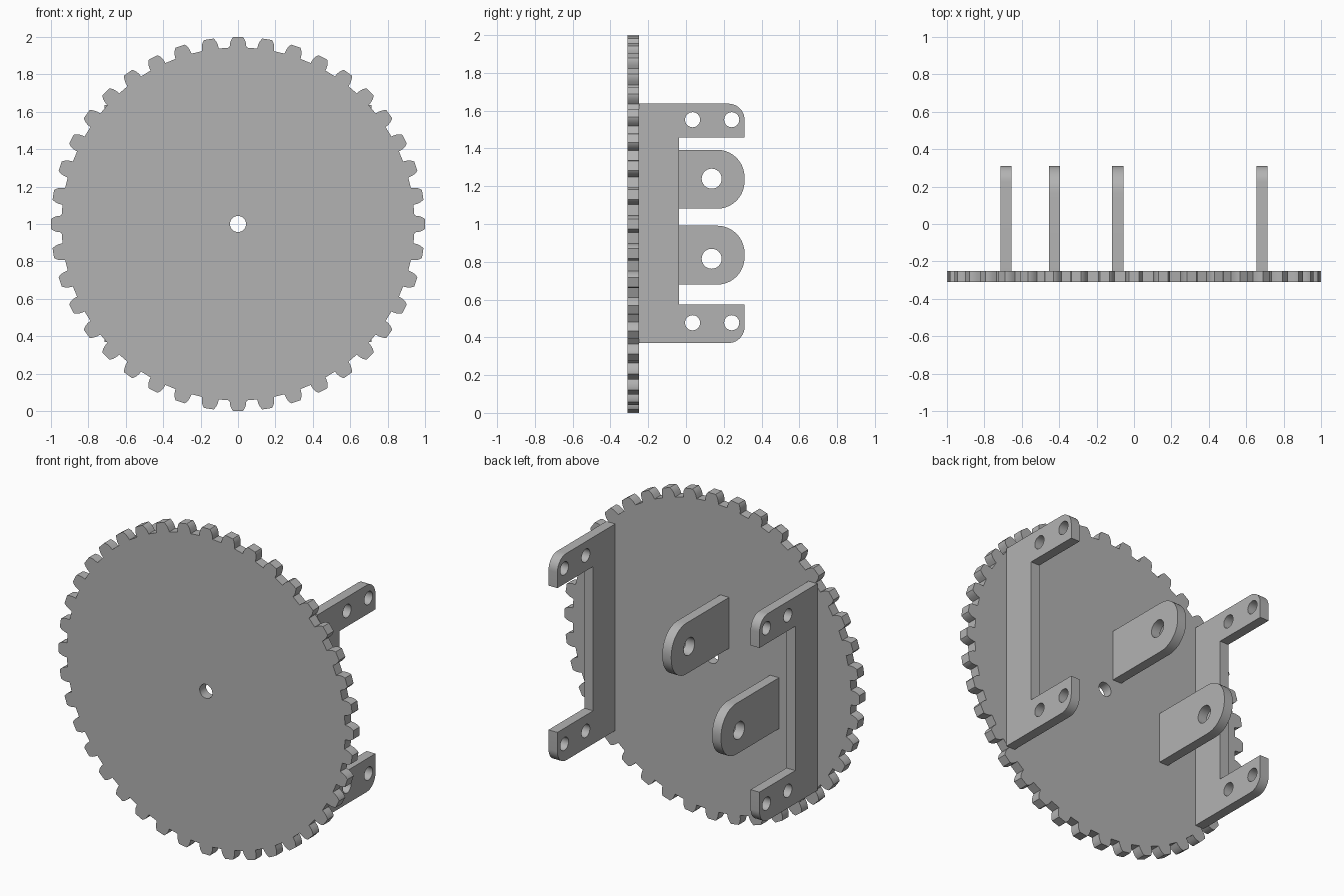
import bpy
import bmesh
from math import sin, cos, pi, radians
from mathutils import Vector

default_cube = bpy.data.objects.get("Cube")
if default_cube:
    bpy.data.objects.remove(default_cube, do_unlink=True)

GREY = (0.45, 0.45, 0.45, 1.0)
metal = bpy.data.materials.new("plain_grey")
metal.diffuse_color = GREY
metal.use_nodes = True
metal.node_tree.nodes["Principled BSDF"].inputs["Base Color"].default_value = GREY

THICK = 0.06
FRONT, BACK = -0.31, 0.31
DISC_BACK = FRONT + THICK


def circle(u, v, r, n=32):
    return [(u + r * cos(2 * pi * i / n), v + r * sin(2 * pi * i / n)) for i in range(n)]


def rounded(corners, steps=10):
    """Outline from (u, v, fillet radius) right-angled corners."""
    points = []
    for i, (u, v, r) in enumerate(corners):
        p = Vector((u, v))
        if r == 0:
            points.append(p)
            continue
        a = (Vector(corners[i - 1][:2]) - p).normalized()
        b = (Vector(corners[(i + 1) % len(corners)][:2]) - p).normalized()
        centre = p + (a + b) * r
        for k in range(steps + 1):
            t = pi / 2 * k / steps
            points.append(centre - b * r * cos(t) - a * r * sin(t))
    return points


def plate(name, loops, to_3d, push):
    """Fill an outline with holes, then extrude it to a solid plate."""
    bm = bmesh.new()
    for loop in loops:
        verts = [bm.verts.new(to_3d(u, v)) for u, v in loop]
        for i, vert in enumerate(verts):
            bm.edges.new((verts[i - 1], vert))
    bmesh.ops.triangle_fill(bm, use_beauty=True, edges=bm.edges[:])
    extruded = bmesh.ops.extrude_face_region(bm, geom=bm.faces[:], use_keep_orig=True)
    moved = [g for g in extruded["geom"] if isinstance(g, bmesh.types.BMVert)]
    bmesh.ops.translate(bm, verts=moved, vec=push)
    bmesh.ops.recalc_face_normals(bm, faces=bm.faces[:])
    mesh = bpy.data.meshes.new(name)
    bm.to_mesh(mesh)
    bm.free()
    mesh.materials.append(metal)
    obj = bpy.data.objects.new(name, mesh)
    bpy.context.collection.objects.link(obj)
    bpy.ops.object.select_all(action="DESELECT")
    obj.select_set(True)
    bpy.context.view_layer.objects.active = obj
    bpy.ops.object.shade_smooth_by_angle(angle=radians(25))
    return obj


def upright(name, x, loops):
    """Plate standing in the y-z plane, centred on x."""
    return plate(name, loops, lambda y, z: (x - THICK / 2, y, z), (THICK, 0, 0))


# Toothed disc: one tooth flank mirrored, repeated around the rim
TEETH = 40
flank = [(0.944, 0.045), (0.965, 0.043), (0.982, 0.038), (0.994, 0.031), (1.0, 0.026)]
tooth = [(r, -w) for r, w in flank] + [(r, w) for r, w in reversed(flank)]
rim = []
for i in range(TEETH):
    turn = pi / 2 + 2 * pi * i / TEETH
    rim += [(r * cos(turn + w / r), 1 + r * sin(turn + w / r)) for r, w in tooth]
plate("gear_disc", [rim, circle(0, 1, 0.043)],
      lambda x, z: (x, FRONT, z), (0, THICK, 0))

# C-shaped side brackets with two holes in each arm
WEB = -0.037
bracket = rounded([
    (DISC_BACK, 0.37, 0), (BACK, 0.37, 0.085), (BACK, 0.573, 0), (WEB, 0.573, 0),
    (WEB, 1.457, 0), (BACK, 1.457, 0), (BACK, 1.637, 0.085), (DISC_BACK, 1.637, 0)])
bracket_holes = [circle(y, z, 0.04) for y in (0.035, 0.242) for z in (0.477, 1.552)]
for side, x in (("left", 0.685), ("right", -0.685)):
    upright(side + "_bracket", x, [bracket] + bracket_holes)

# Rounded lugs with one hole each
for name, x, z in (("upper_lug", -0.087, 1.237), ("lower_lug", -0.425, 0.835)):
    low, high = z - 0.156, z + 0.156
    outline = rounded([(DISC_BACK, low, 0), (BACK, low, 0.145),
                       (BACK, high, 0.145), (DISC_BACK, high, 0)])
    hole_z = 1.24 if name == "upper_lug" else 0.816
    upright(name, x, [outline, circle(0.136, hole_z, 0.053)])
